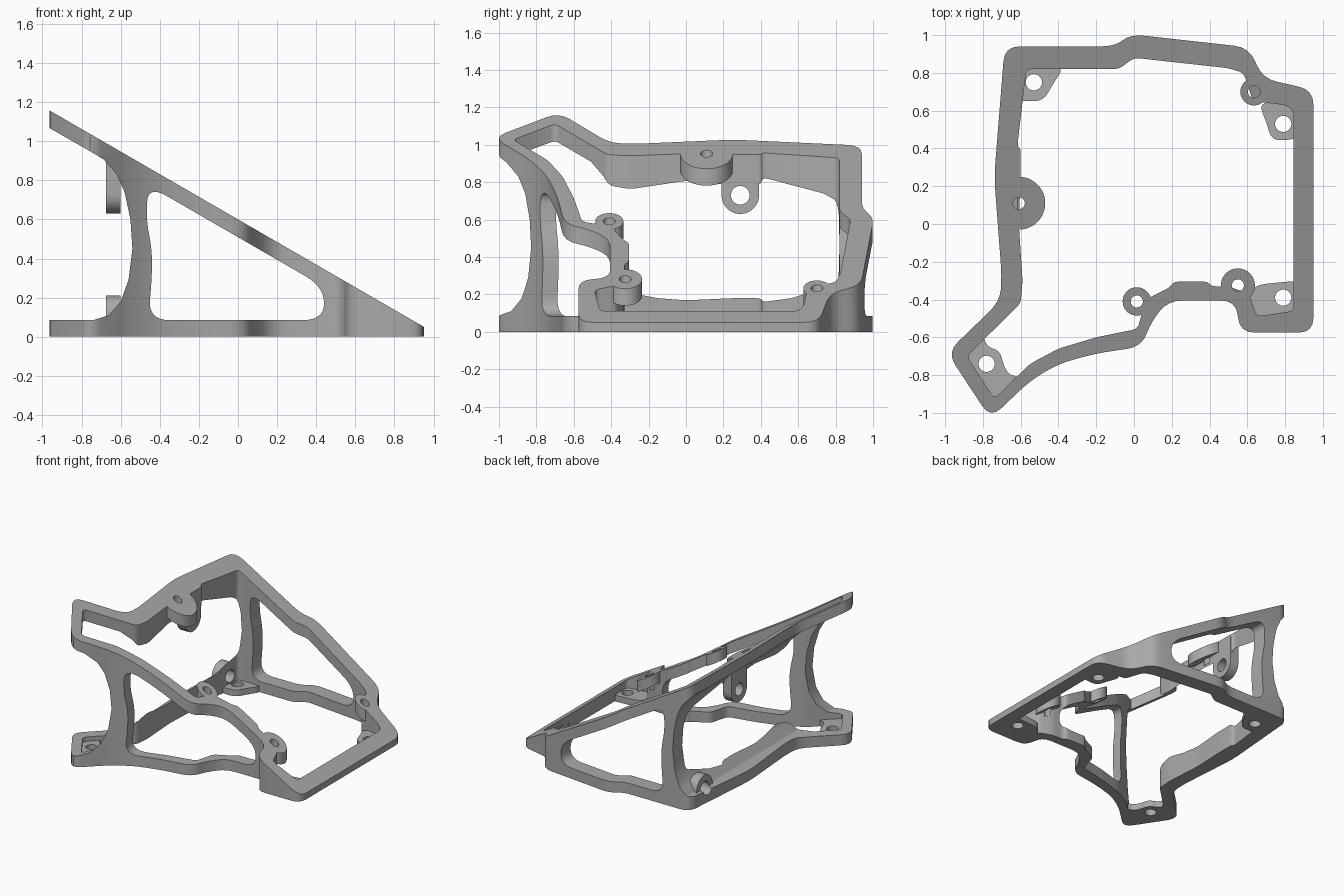
import bpy, bmesh, math
from mathutils import Vector

if "Cube" in bpy.data.objects:
    bpy.data.objects.remove(bpy.data.objects["Cube"], do_unlink=True)

grey = bpy.data.materials.new("plain_grey")
grey.use_nodes = True
grey.diffuse_color = (0.4, 0.4, 0.4, 1)
grey.node_tree.nodes["Principled BSDF"].inputs["Base Color"].default_value = (0.4, 0.4, 0.4, 1)


def top(x):
    """Height of the sloping upper plane."""
    return 0.6 - 0.578 * x


def rounded(points, radius=0.08, steps=5):
    """Fillet every corner of a closed outline."""
    pts = [Vector(p) for p in points]
    out = []
    for i, p in enumerate(pts):
        a, b = pts[i - 1] - p, pts[(i + 1) % len(pts)] - p
        s = p + a.normalized() * min(radius, a.length * 0.49)
        e = p + b.normalized() * min(radius, b.length * 0.49)
        for k in range(steps):
            t = k / (steps - 1)
            out.append(s * (1 - t) ** 2 + p * 2 * t * (1 - t) + e * t * t)
    return out


def circle(cx, cy, r, n=32):
    return [(cx + r * math.cos(math.tau * k / n), cy + r * math.sin(math.tau * k / n)) for k in range(n)]


def prism(name, outline, low, high):
    """Solid between two placements of a flat outline."""
    bm = bmesh.new()
    a = [bm.verts.new(low(*p)) for p in outline]
    b = [bm.verts.new(high(*p)) for p in outline]
    bm.faces.new(a)
    bm.faces.new(b)
    for i in range(len(a)):
        bm.faces.new((a[i - 1], a[i], b[i], b[i - 1]))
    bmesh.ops.recalc_face_normals(bm, faces=bm.faces)
    mesh = bpy.data.meshes.new(name)
    bm.to_mesh(mesh)
    bm.free()
    mesh.materials.append(grey)
    ob = bpy.data.objects.new(name, mesh)
    bpy.context.collection.objects.link(ob)
    return ob


def upright(name, outline, z0, z1):
    return prism(name, outline, lambda x, y: (x, y, z0), lambda x, y: (x, y, z1))


def along_y(name, outline):
    return prism(name, outline, lambda x, z: (x, -1.2, z), lambda x, z: (x, 1.2, z))


def along_x(name, outline, x0, x1):
    return prism(name, outline, lambda y, z: (x0, y, z), lambda y, z: (x1, y, z))


def sloped(name, outline, drop=0.09, lift=0.0):
    return prism(name, outline, lambda x, y: (x, y, top(x) - drop), lambda x, y: (x, y, top(x) + lift))


def combine(ob, tool, operation="DIFFERENCE"):
    """Apply a boolean and discard the tool."""
    mod = ob.modifiers.new("cut", "BOOLEAN")
    mod.operation, mod.object, mod.solver = operation, tool, "EXACT"
    bpy.context.view_layer.update()
    result = bpy.data.meshes.new_from_object(ob.evaluated_get(bpy.context.evaluated_depsgraph_get()))
    ob.modifiers.clear()
    ob.data = result
    bpy.data.objects.remove(tool, do_unlink=True)


# Plan outline of the wall
outer = [(-.685, .94), (-.1, .94), (-.02, 1.005), (.61, .935), (.68, .77), (.95, .71),
         (.95, -.575), (.56, -.575), (.54, -.405), (.18, -.405), (.09, -.52), (.04, -.65),
         (-.2, -.685), (-.4, -.74), (-.55, -.83), (-.76, -1.03), (-.99, -.68),
         (-.71, -.41), (-.70, -.28), (-.74, .25)]
inner = [(-.57, .82), (-.08, .82), (0, .88), (.5, .825), (.58, .8), (.63, .65), (.8, .63),
         (.845, .6), (.845, -.46), (.65, -.49), (.61, -.37), (.5, -.33), (.41, -.33), (.39, -.305),
         (.21, -.305), (.19, -.335), (.06, -.4), (.02, -.555), (-.2, -.60), (-.4, -.66),
         (-.55, -.74), (-.74, -.925), (-.885, -.7), (-.6, -.42), (-.59, -.3),
         (-.61, 0), (-.6, .25), (-.6, .4), (-.618, .41)]
frame = upright("wedge_frame", rounded(outer), 0, 1.4)
combine(frame, upright("inside", rounded(inner, .03), -.2, 1.6))

# Side profile: base, sloping rail and bowed strut
bow = [(-.74, .085), (-.66, .11), (-.6, .18), (-.56, .29), (-.54, .45), (-.55, .6), (-.58, .74),
       (-.62, .83), (-.69, .91)]
profile = [(-1, 0), (1, 0), (1, top(1)), (-1, top(-1)), (-1, top(-1) - .09)]
profile += list(reversed(bow)) + [(-1, .085)]
side = along_y("side_profile", profile)
window = [(-.46, .085), (-.44, .3), (-.44, .45), (-.47, .6), (-.46, .775), (.44, .255), (.44, .085)]
combine(side, along_y("window", rounded(window, .11, 8)))
combine(frame, side, "INTERSECT")

# Sloping screw ears under the rail
parts = [frame]
ears = {"front_ear": (.015, -.41, .075), "front_left_ear": (.55, -.325, .09),
        "back_left_ear": (.635, .7, .072), "side_ear": (-.61, .11, .14)}
for name, (x, y, r) in ears.items():
    hole = circle(x, y, .032)
    shape = circle(x, y, r, 48)
    if name == "side_ear":
        shape = [(max(px, -.71), py) for px, py in shape]
    ear = sloped(name, shape)
    combine(ear, sloped("hole", hole, .2, .2))
    combine(frame, sloped("hole", hole, .13, .2))
    parts.append(ear)

# Flat mounting feet in the corners of the base
feet = {
    "front_right_foot": ((-.78, -.74), [(-.8, -.58), (-.78, -.65), (-.71, -.67), (-.69, -.75),
                                        (-.66, -.8), (-.6, -.81), (-.75, -.95), (-.92, -.7)]),
    "back_right_foot": ((-.53, .75), [(-.62, .65), (-.48, .65), (-.43, .74), (-.37, .83), (-.62, .85)]),
    "back_left_foot": ((.79, .53), [(.66, .64), (.7, .54), (.73, .44), (.87, .45), (.87, .65)]),
    "front_left_foot": ((.79, -.39), [(.61, -.36), (.66, -.32), (.87, -.3), (.87, -.51), (.62, -.51)])}
for name, ((x, y), shape) in feet.items():
    foot = upright(name, rounded(shape, .05), 0, .05)
    combine(foot, upright("hole", circle(x, y, .043), -.2, .06))
    combine(frame, upright("hole", circle(x, y, .043), -.2, .06))
    parts.append(foot)

# Upright lugs on the right wall
for name, y, z, end in (("upper_lug", .29, .73, .93), ("lower_lug", .73, .11, .02)):
    arc = [(y + .1 * math.cos(math.pi * k / 24), z + math.copysign(.1, z - end) * math.sin(math.pi * k / 24))
           for k in range(25)]
    lug = along_x(name, arc + [(y - .1, end), (y + .1, end)], -.675, -.6)
    for body in (lug, frame):
        combine(body, along_x("hole", circle(y, z, .05), -.8, -.5))
    parts.append(lug)

# Smooth the curved walls, keeping crisp edges
for ob in parts:
    bpy.ops.object.select_all(action="DESELECT")
    ob.select_set(True)
    bpy.context.view_layer.objects.active = ob
    bpy.ops.object.shade_smooth_by_angle(angle=math.radians(30))
